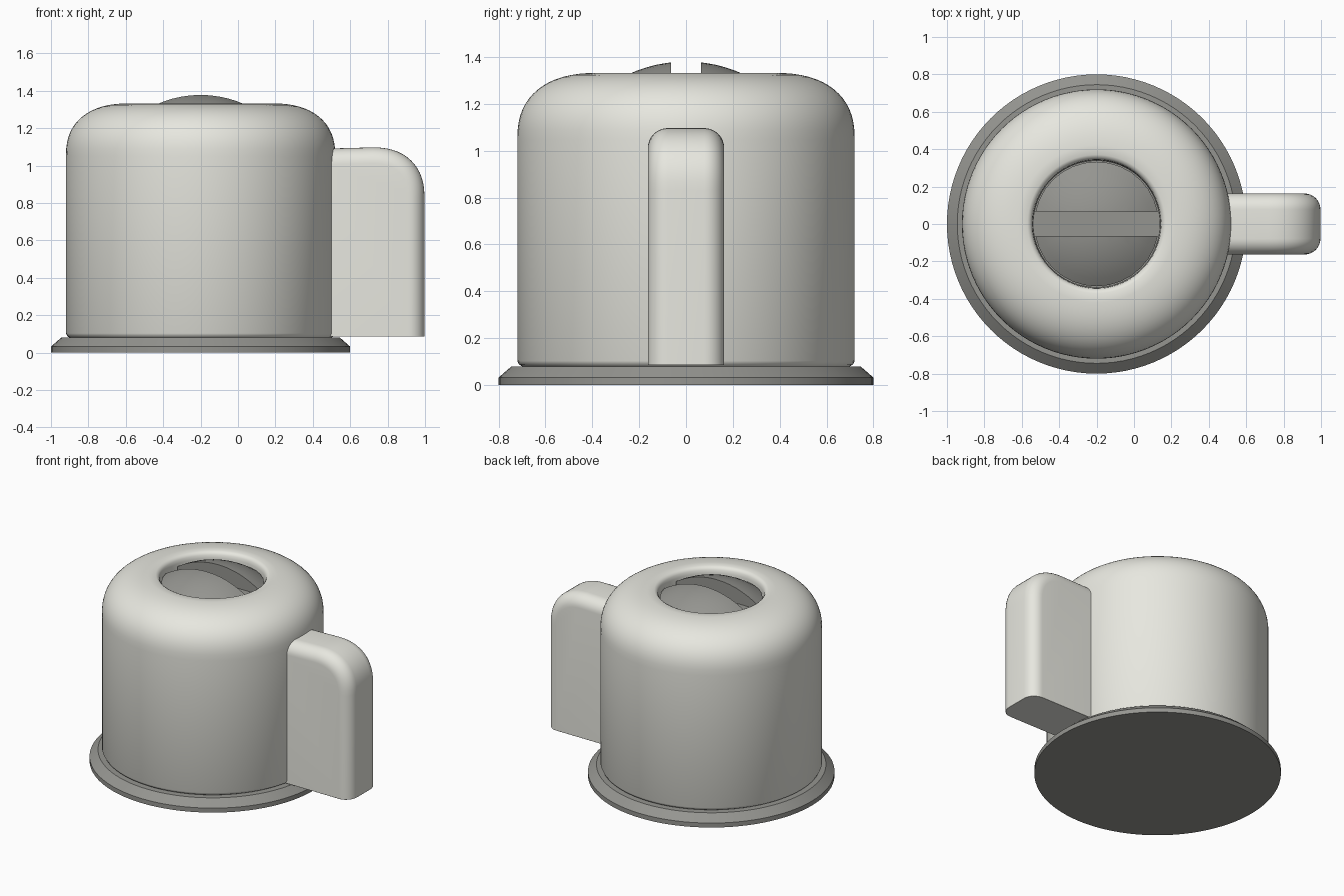
import bpy, bmesh
from math import pi, sin, cos, radians, sqrt

if "Cube" in bpy.data.objects:
    bpy.data.objects.remove(bpy.data.objects["Cube"])

CX = -0.2  # axis of the round parts


def material(name, rgb):
    m = bpy.data.materials.new(name)
    m.diffuse_color = (*rgb, 1)
    m.use_nodes = True
    m.node_tree.nodes["Principled BSDF"].inputs["Base Color"].default_value = m.diffuse_color
    return m


LIGHT = material("light_grey", (0.8, 0.8, 0.74))
DARK = material("dark_grey", (0.3, 0.3, 0.28))


def finish(name, bm, mat, x=0.0, angle=35):
    bmesh.ops.remove_doubles(bm, verts=bm.verts, dist=1e-5)
    bmesh.ops.recalc_face_normals(bm, faces=bm.faces)
    me = bpy.data.meshes.new(name)
    bm.to_mesh(me)
    bm.free()
    ob = bpy.data.objects.new(name, me)
    ob.location.x = x
    me.materials.append(mat)
    bpy.context.collection.objects.link(ob)
    bpy.ops.object.select_all(action='DESELECT')
    ob.select_set(True)
    bpy.context.view_layer.objects.active = ob
    bpy.ops.object.shade_smooth_by_angle(angle=radians(angle))
    return ob


def lathe(profile, steps):
    bm = bmesh.new()
    vs = [bm.verts.new((r, 0, z)) for r, z in profile]
    es = [bm.edges.new(p) for p in zip(vs, vs[1:])]
    bmesh.ops.spin(bm, geom=vs + es, cent=(0, 0, 0), axis=(0, 0, 1),
                   angle=2 * pi, steps=steps, use_merge=True)
    bmesh.ops.remove_doubles(bm, verts=bm.verts, dist=1e-5)
    return bm


def soft_corner(x, z, a, b, n, count):
    """Squarish quarter ellipse from the side to the top."""
    out = []
    for i in range(count + 1):
        t = pi / 2 * i / count
        out.append((x + a * abs(cos(t)) ** (2 / n), z + b * abs(sin(t)) ** (2 / n)))
    return out


# base plate with a chamfered rim
finish("base_plate", lathe([(0, 0), (0.8, 0), (0.8, 0.032), (0.745, 0.08), (0, 0.08)], 96), DARK, CX, 25)

# body shell: rounded shoulder, then a lip turning down into the top hole
body = [(0.7, 0.08), (0.713, 0.088), (0.72, 0.103)]
body += soft_corner(0.37, 1.05, 0.35, 0.283, 2.4, 16)
body += [(0.355, 1.325), (0.346, 1.312), (0.342, 1.29), (0.34, 1.2)]
finish("body", lathe(body, 96), LIGHT, CX)

# slotted dome: one cut half, mirrored across the slot
R, EDGE, APEX, FLOOR = 0.587, 0.333, 1.381, 1.25
dome = [(0, FLOOR - 0.04), (EDGE, FLOOR - 0.04)]
for i in range(9):
    r = EDGE * (1 - i / 8)
    dome.append((r, APEX - R + sqrt(R * R - r * r)))
bm = lathe(dome, 32)
cut = bmesh.ops.bisect_plane(bm, geom=bm.verts[:] + bm.edges[:] + bm.faces[:],
                             plane_co=(0, 0.065, 0), plane_no=(0, 1, 0), clear_inner=True)
bmesh.ops.holes_fill(bm, edges=[e for e in bm.edges if e.is_boundary], sides=0)
half = finish("slotted_dome", bm, DARK, CX)
mir = half.modifiers.new("mirror", 'MIRROR')
mir.use_axis = (False, True, False)

# slot floor closing the hole
finish("slot_floor", lathe([(0, FLOOR - 0.03), (0.34, FLOOR - 0.03), (0.34, FLOOR), (0, FLOOR)], 48), DARK, CX)

# handle: side outline lofted across y, with rounded long edges
HALF, ROUND = 0.163, 0.085
layers = [(HALF - ROUND * (1 - sin(t)), ROUND * (1 - cos(t)))
          for t in [pi / 2 * i / 8 for i in range(9)]]
layers = [(-y, d) for y, d in reversed(layers)] + layers
bm = bmesh.new()
rings = []
for y, d in layers:
    top = 1.097 - d
    outline = [(0.45, 0.085), (0.997 - d, 0.085)]
    outline += soft_corner(0.72, 0.83, 0.277 - d, 0.267 - d, 2.3, 14)
    outline += [(0.45, top - 0.007)]
    rings.append([bm.verts.new((x, y, z)) for x, z in outline])
n = len(rings[0])
for a, b in zip(rings, rings[1:]):
    for i in range(n):
        j = (i + 1) % n
        bm.faces.new((a[i], a[j], b[j], b[i]))
bm.faces.new(rings[0])
bm.faces.new(rings[-1])
handle = finish("handle", bm, LIGHT)
bev = handle.modifiers.new("bevel", 'BEVEL')
bev.width = 0.012
bev.segments = 2
bev.limit_method = 'ANGLE'
bev.angle_limit = radians(60)
